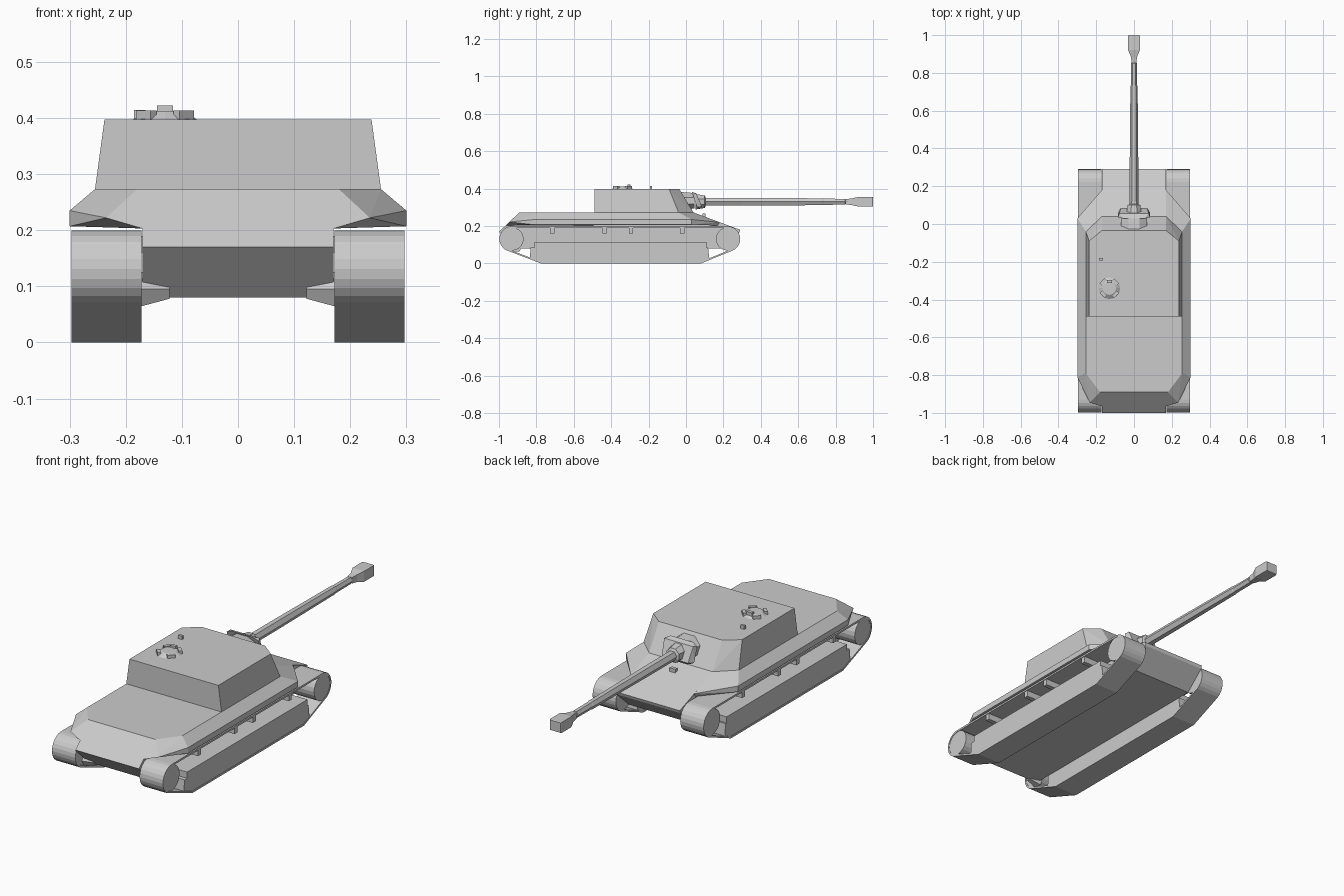
import bpy, bmesh
from math import sin, cos, radians, pi
from mathutils import Matrix, Vector

if "Cube" in bpy.data.objects:
    bpy.data.objects.remove(bpy.data.objects["Cube"])


def finish(name, bm):
    bmesh.ops.recalc_face_normals(bm, faces=bm.faces)
    me = bpy.data.meshes.new(name)
    bm.to_mesh(me)
    bm.free()
    ob = bpy.data.objects.new(name, me)
    bpy.context.collection.objects.link(ob)
    return ob


def hull(name, pts):
    """Convex solid, every point mirrored in x."""
    bm = bmesh.new()
    for x, y, z in pts:
        bm.verts.new((x, y, z))
        bm.verts.new((-x, y, z))
    r = bmesh.ops.convex_hull(bm, input=bm.verts)
    junk = list({e for e in r["geom_interior"] + r["geom_unused"]
                 if isinstance(e, bmesh.types.BMVert)})
    bmesh.ops.delete(bm, geom=junk, context='VERTS')
    bmesh.ops.dissolve_limit(bm, angle_limit=radians(2), verts=bm.verts, edges=bm.edges)
    return finish(name, bm)


def extrude_x(name, prof, x0, x1):
    """Side profile (y, z) extruded from x0 to x1."""
    bm = bmesh.new()
    f = bm.faces.new([bm.verts.new((x0, y, z)) for y, z in prof])
    g = bmesh.ops.extrude_face_region(bm, geom=[f])["geom"]
    bmesh.ops.translate(bm, vec=(x1 - x0, 0, 0),
                        verts=[v for v in g if isinstance(v, bmesh.types.BMVert)])
    return finish(name, bm)


def box(name, c, s, rot=0):
    bm = bmesh.new()
    m = Matrix.Translation(c) @ Matrix.Rotation(rot, 4, 'Z') @ Matrix.Diagonal((*s, 1))
    bmesh.ops.create_cube(bm, size=1, matrix=m)
    return finish(name, bm)


def loft_y(name, rings, n, z, turn=0.0):
    """n-sided rings (y, half width, half height) along y."""
    bm = bmesh.new()
    rows = []
    for y, rx, rz in rings:
        a = [turn + 2 * pi * i / n for i in range(n)]
        rows.append([bm.verts.new((rx * cos(t), y, z + rz * sin(t))) for t in a])
    for p, q in zip(rows, rows[1:]):
        for i in range(n):
            j = (i + 1) % n
            bm.faces.new((p[i], p[j], q[j], q[i]))
    bm.faces.new(rows[0])
    bm.faces.new(rows[-1])
    return finish(name, bm)


def cone(name, r1, r2, depth, c, n, axis='Z'):
    bm = bmesh.new()
    m = Matrix.Translation(c)
    if axis == 'X':
        m = m @ Matrix.Rotation(pi / 2, 4, 'Y')
    bmesh.ops.create_cone(bm, cap_ends=True, segments=n, radius1=r1, radius2=r2,
                          depth=depth, matrix=m)
    return finish(name, bm)


def mirror(ob):
    ob.modifiers.new("Mirror", 'MIRROR')
    return ob


# central hull between the tracks
extrude_x("hull_core", [(-1, .17), (-.89, .272), (.04, .272), (.29, .18), (.285, .165),
                        (.19, .08), (-.91, .08)], -.17, .17)

# upper hull with overhanging sides
hull("upper_hull", [(.255, -.79, .273), (.18, -.89, .273), (.255, -.04, .273), (.17, .04, .273),
                    (.30, -.81, .235), (.30, .03, .235), (.30, -.81, .207), (.30, .03, .207),
                    (.235, -.945, .222), (.17, -.965, .203), (.17, .18, .22), (.17, .17, .203)])

# fixed fighting compartment
hull("casemate", [(.255, -.49, .272), (.255, -.04, .272), (.17, .04, .272),
                  (.238, -.49, .397), (.238, -.09, .397), (.17, -.035, .397)])

# gun mount, barrel and muzzle
loft_y("gun_mantlet", [(-.04, .075, .052), (.045, .075, .045)], 8, .335, pi / 8)
hull("mantlet_collar", [(.085, .035, .37), (.085, .06, .30), (.078, .055, .375), (.07, .085, .305),
                        (.06, .03, .383), (.06, .075, .292)])
loft_y("barrel_sleeve", [(.05, .045, .045), (.10, .036, .036), (.105, .024, .024)], 8, .33, pi / 8)
loft_y("barrel", [(.08, .024, .024), (.30, .023, .024), (.73, .019, .021), (.735, .017, .019),
                  (.85, .017, .018), (.852, .014, .015), (.89, .014, .015)], 6, .33)
loft_y("muzzle_brake", [(.855, .018, .02), (.885, .023, .025), (.92, .044, .036),
                        (.995, .044, .036), (1.0, .041, .034)], 4, .33, pi / 4)


# track belt outline offset inwards by d
def track_outline(d):
    r, zc = .068 - d, .131
    pts = [(-.93 + r * cos(radians(a)), zc + r * sin(radians(a))) for a in range(90, 241, 15)]
    pts += [(-.775, d), (.08, d)]
    pts += [(.222 + r * cos(radians(a)), zc + r * sin(radians(a))) for a in range(-60, 91, 15)]
    return pts


bm = bmesh.new()
loops = [[bm.verts.new((x, y, z)) for y, z in track_outline(d)]
         for x, d in ((.172, 0), (.297, 0), (.297, .009), (.172, .009))]
for k in range(4):
    a, b = loops[k], loops[(k + 1) % 4]
    for i in range(len(a)):
        j = (i + 1) % len(a)
        bm.faces.new((a[i], a[j], b[j], b[i]))
mirror(finish("track_belt", bm))

# running gear: lower wheel block, end wheels, return supports, final drives
mirror(extrude_x("wheel_block", [(-.835, .03), (-.775, .004), (.08, .004), (.125, .025), (.118, .085),
                                 (.11, .085), (.11, .115), (-.81, .115), (-.81, .085), (-.83, .085)],
                 .174, .295))
for name, y in (("rear_wheel", -.93), ("front_wheel", .222)):
    mirror(cone(name, .062, .062, .121, (.2345, y, .131), 20, 'X'))
for y in (-.715, -.435, -.295, -.02):
    mirror(box("return_support", (.231, y, .175), (.126, .022, .03)))
mirror(cone("final_drive", .02, .037, .055, (.15, -.91, .095), 6, 'X'))

# commander hatch with periscopes
cx, cy = -.13, -.34
cone("hatch_dome", .057, .035, .015, (cx, cy, .4045), 16)
for k in range(4):
    t = radians(45 + 90 * k)
    box("hatch_periscope", (cx + .047 * cos(t), cy + .047 * sin(t), .405), (.016, .036, .016), t)
box("hatch_sight", (cx, cy + .035, .411), (.028, .016, .022))

# small fittings on roof and front plate
box("roof_sight", (-.175, -.187, .404), (.02, .012, .02))
box("front_lamp", (0, .095, .257), (.03, .016, .02))
